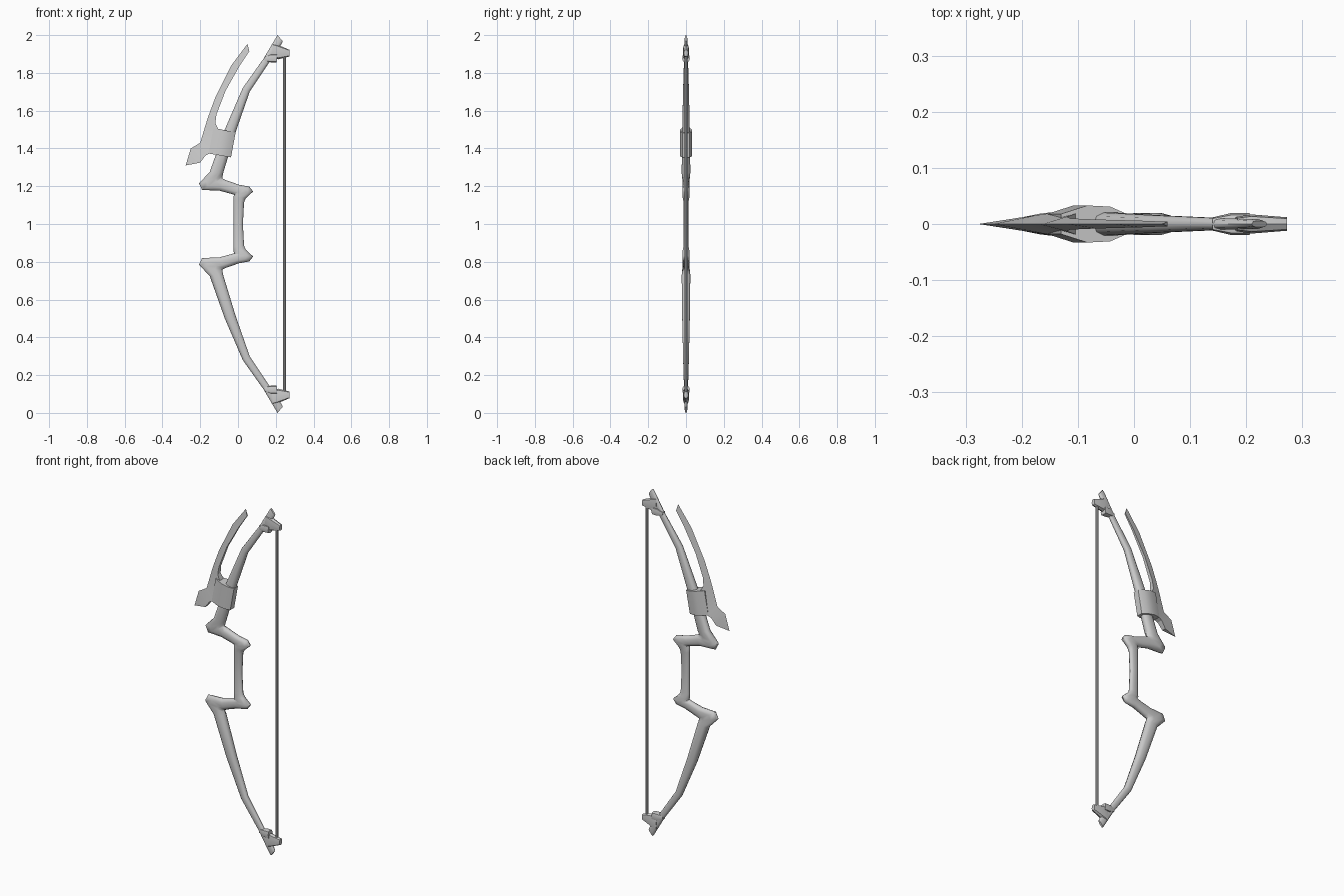
import bpy, bmesh, math

if "Cube" in bpy.data.objects:
    bpy.data.objects.remove(bpy.data.objects["Cube"])


def finish(name, bm, angle=40):
    bmesh.ops.recalc_face_normals(bm, faces=bm.faces)
    me = bpy.data.meshes.new(name)
    bm.to_mesh(me)
    bm.free()
    ob = bpy.data.objects.new(name, me)
    bpy.context.collection.objects.link(ob)
    bpy.ops.object.select_all(action='DESELECT')
    ob.select_set(True)
    bpy.context.view_layer.objects.active = ob
    bpy.ops.object.shade_smooth_by_angle(angle=math.radians(angle))
    return ob


def skin(name, rings, angle=40):
    """Join rings of equal length into a capped tube."""
    bm = bmesh.new()
    loops = [[bm.verts.new(p) for p in r] for r in rings]
    n = len(loops[0])
    for a, b in zip(loops, loops[1:]):
        for i in range(n):
            j = (i + 1) % n
            bm.faces.new((a[i], a[j], b[j], b[i]))
    bm.faces.new(loops[0][::-1])
    bm.faces.new(loops[-1])
    return finish(name, bm, angle)


def oval_ring(sec, n=10, power=0.8):
    """Rounded ring between two edge points in the xz plane, half depth d in y."""
    lx, lz, rx, rz, d = sec
    ring = []
    for i in range(n):
        t = 2 * math.pi * i / n
        c, s = math.cos(t), math.sin(t)
        c = math.copysign(abs(c) ** power, c)
        s = math.copysign(abs(s) ** power, s)
        ring.append(((lx + rx) / 2 + c * (rx - lx) / 2, s * d,
                     (lz + rz) / 2 + c * (rz - lz) / 2))
    return ring


def flip(secs):
    return [(a, 2 - b, c, 2 - d, e) for a, b, c, d, e in secs]


# Bow body: outer edge, inner edge and half depth from grip centre to upper tip
half = [
    (-0.024, 1.12, 0.032, 1.115, .014),
    (-0.024, 1.145, 0.042, 1.137, .018),
    (-0.02, 1.155, 0.08, 1.172, .02),
    (-0.027, 1.157, 0.06, 1.198, .02),
    (-0.045, 1.162, 0.005, 1.208, .018),
    (-0.10, 1.177, -0.072, 1.235, .02),
    (-0.19, 1.18, -0.083, 1.243, .019),
    (-0.207, 1.215, -0.082, 1.25, .019),
    (-0.15, 1.275, -0.079, 1.268, .024),
    (-0.07, 1.50, -0.013, 1.485, .021),
    (0.025, 1.72, 0.062, 1.70, .016),
    (0.135, 1.875, 0.168, 1.86, .011),
    (0.198, 1.982, 0.232, 1.955, .009),
    (0.21, 2.0, 0.237, 1.967, .006),
]
middle = [(-0.023, 1.0, 0.026, 1.0, .013)]
body = flip(half)[::-1] + middle + half
skin("bow_body", [oval_ring(s) for s in body], 50)

# Cams and their mounting stubs at both limb ends
cam = [(0.185, 1.955, 0.18, 1.89, .013), (0.208, 1.95, 0.213, 1.872, .017),
       (0.273, 1.922, 0.273, 1.887, .012)]
stub = [(0.14, 1.885, 0.142, 1.862, .012), (0.175, 1.90, 0.175, 1.856, .02),
        (0.207, 1.90, 0.205, 1.856, .02)]
for side, f in (("upper", lambda s: s), ("lower", flip)):
    skin(side + "_cam", [oval_ring(s, 8, 0.65) for s in f(cam)])
    skin(side + "_cam_stub", [oval_ring(s, 8, 0.6) for s in f(stub)])

# Bowstring
skin("bowstring", [[(0.247 + .008 * math.cos(k * math.pi / 4),
                     .008 * math.sin(k * math.pi / 4), z) for k in range(8)]
                   for z in (0.11, 1.89)])

# Blade: sharp outer edge, thicker inner edge
blade = [
    (-0.277, 1.31, -0.20, 1.325, .012),
    (-0.25, 1.40, -0.172, 1.363, .016),
    (-0.20, 1.43, -0.145, 1.376, .02),
    (-0.17, 1.53, -0.10, 1.495, .02),
    (-0.162, 1.555, -0.12, 1.535, .013),
    (-0.15, 1.59, -0.114, 1.58, .01),
    (-0.12, 1.67, -0.066, 1.705, .008),
    (-0.035, 1.84, 0.01, 1.84, .006),
    (0.05, 1.953, 0.06, 1.915, .004),
]
skin("blade", [[(ox, 0, oz), (ix, -d, iz), (ix, d, iz)]
               for ox, oz, ix, iz, d in blade], 25)

# Collar clamping the blade to the upper limb
profile = [(0, .018), (.4, .033), (.75, .031), (1, .018)]
profile += [(t, -y) for t, y in profile[::-1]]
ends = [(-0.155, 1.373, -0.037, 1.353), (-0.13, 1.51, -0.013, 1.483)]
skin("blade_collar", [[(a + (c - a) * t, y, b + (d - b) * t) for t, y in profile]
                      for a, b, c, d in ends], 35)
